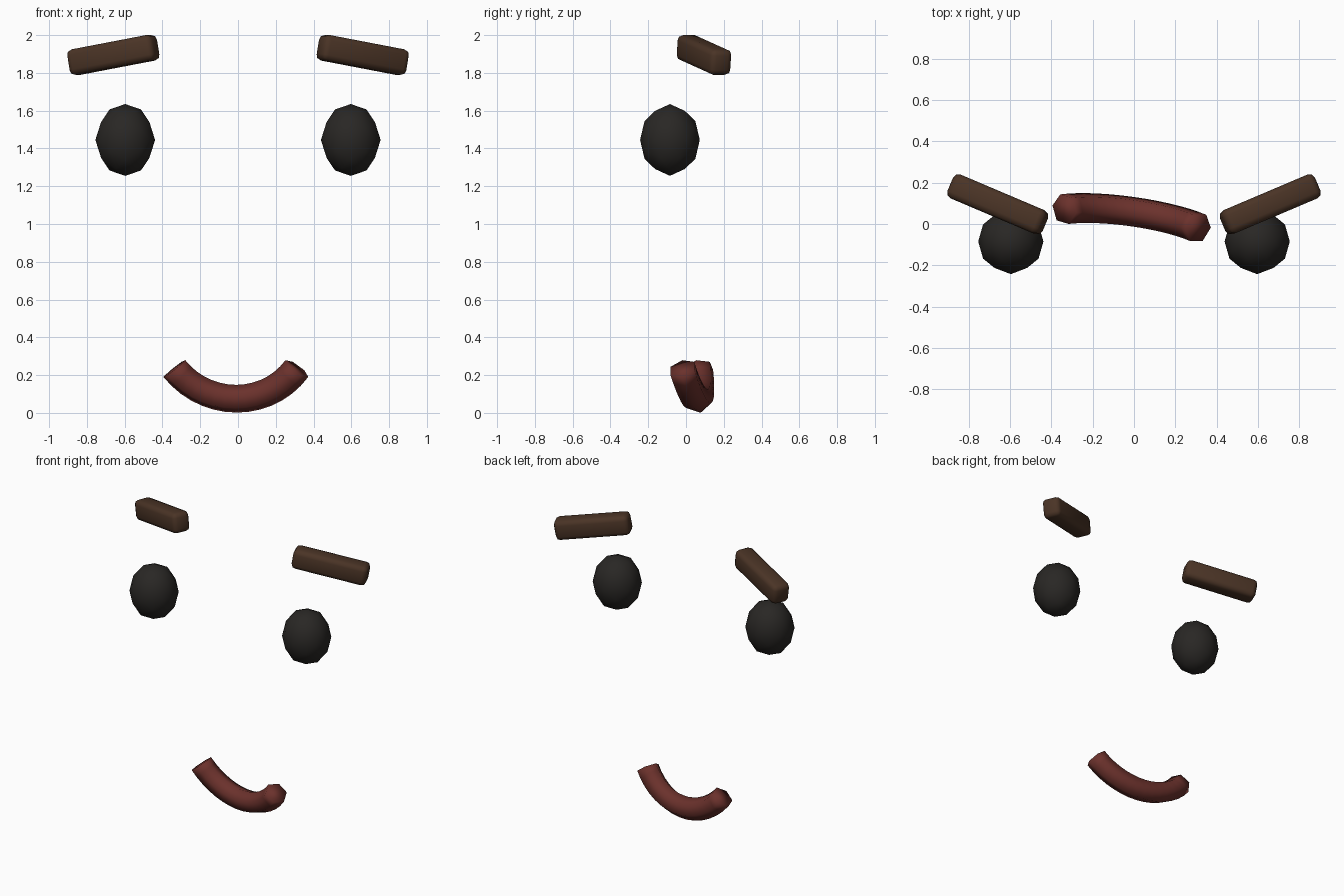
import bpy, bmesh
from math import radians, sin, cos, pi, sqrt
from mathutils import Matrix, Vector

if "Cube" in bpy.data.objects:
    bpy.data.objects.remove(bpy.data.objects["Cube"])


def material(name, rgb):
    m = bpy.data.materials.new(name)
    m.diffuse_color = (*rgb, 1)
    m.use_nodes = True
    m.node_tree.nodes["Principled BSDF"].inputs["Base Color"].default_value = m.diffuse_color
    return m


def make_object(name, bm, mat, matrix):
    bmesh.ops.transform(bm, matrix=matrix, verts=bm.verts)
    bmesh.ops.recalc_face_normals(bm, faces=bm.faces)
    for f in bm.faces:
        f.smooth = True
    me = bpy.data.meshes.new(name)
    bm.to_mesh(me)
    bm.free()
    me.materials.append(mat)
    ob = bpy.data.objects.new(name, me)
    bpy.context.collection.objects.link(ob)
    return ob


def eye_ball():
    # Icosahedron with two-fold axes along x, y, z, subdivided once onto the unit sphere
    bm = bmesh.new()
    t = (1 + sqrt(5)) / 2
    for a in (-1, 1):
        for b in (-t, t):
            for co in ((a, 0, b), (0, b, a), (b, a, 0)):
                bm.verts.new(co)
    bmesh.ops.convex_hull(bm, input=bm.verts)
    bmesh.ops.subdivide_edges(bm, edges=bm.edges[:], cuts=1, use_grid_fill=True)
    for v in bm.verts:
        v.co.normalize()
    return bm


def brow_bar():
    # Rounded bar
    bm = bmesh.new()
    bmesh.ops.create_cube(bm, size=1)
    bmesh.ops.scale(bm, vec=(0.495, 0.125, 0.137), verts=bm.verts)
    bmesh.ops.bevel(bm, geom=bm.edges[:], offset=0.03, segments=2,
                    profile=0.5, affect='EDGES')
    return bm


def smile_tube(radius, tube, half_angle, steps=14, sides=6):
    # Six-sided tube swept along an arc, lowest point of its centre line at the origin
    bm = bmesh.new()
    rings = []
    for i in range(steps + 1):
        a = half_angle * (2 * i / steps - 1)
        ring = []
        for j in range(sides):
            b = 2 * pi * j / sides
            r = radius + tube * cos(b)
            ring.append(bm.verts.new((r * sin(a), tube * sin(b), radius - r * cos(a))))
        rings.append(ring)
    for p, q in zip(rings, rings[1:]):
        for j in range(sides):
            k = (j + 1) % sides
            bm.faces.new((p[j], p[k], q[k], q[j]))
    bm.faces.new(rings[0])
    bm.faces.new(rings[-1])
    return bm


eye_mat = material("eye_dark", (0.022, 0.02, 0.018))
brow_mat = material("brow_brown", (0.069, 0.034, 0.019))
mouth_mat = material("mouth_red", (0.147, 0.031, 0.025))

# Eyes and brows, mirrored across x
for side, s in (("right", 1), ("left", -1)):
    make_object(side + "_eye", eye_ball(), eye_mat,
                Matrix.Translation((0.597 * s, -0.085, 1.445))
                @ Matrix.Diagonal((0.158, 0.158, 0.19, 1)))
    brow = make_object(side + "_eyebrow", brow_bar(), brow_mat,
                       Matrix.Translation((0.66 * s, 0.095, 1.895))
                       @ Matrix.Rotation(radians(23 * s), 4, 'Z')
                       @ Matrix.Rotation(radians(10 * s), 4, 'Y'))

# Mouth, tipped forward and turned slightly
make_object("mouth", smile_tube(0.41, 0.075, radians(53)), mouth_mat,
            Matrix.Translation((-0.008, 0.06, 0.075))
            @ Matrix.Rotation(radians(-8), 4, 'Z')
            @ Matrix.Rotation(radians(12), 4, 'X'))
